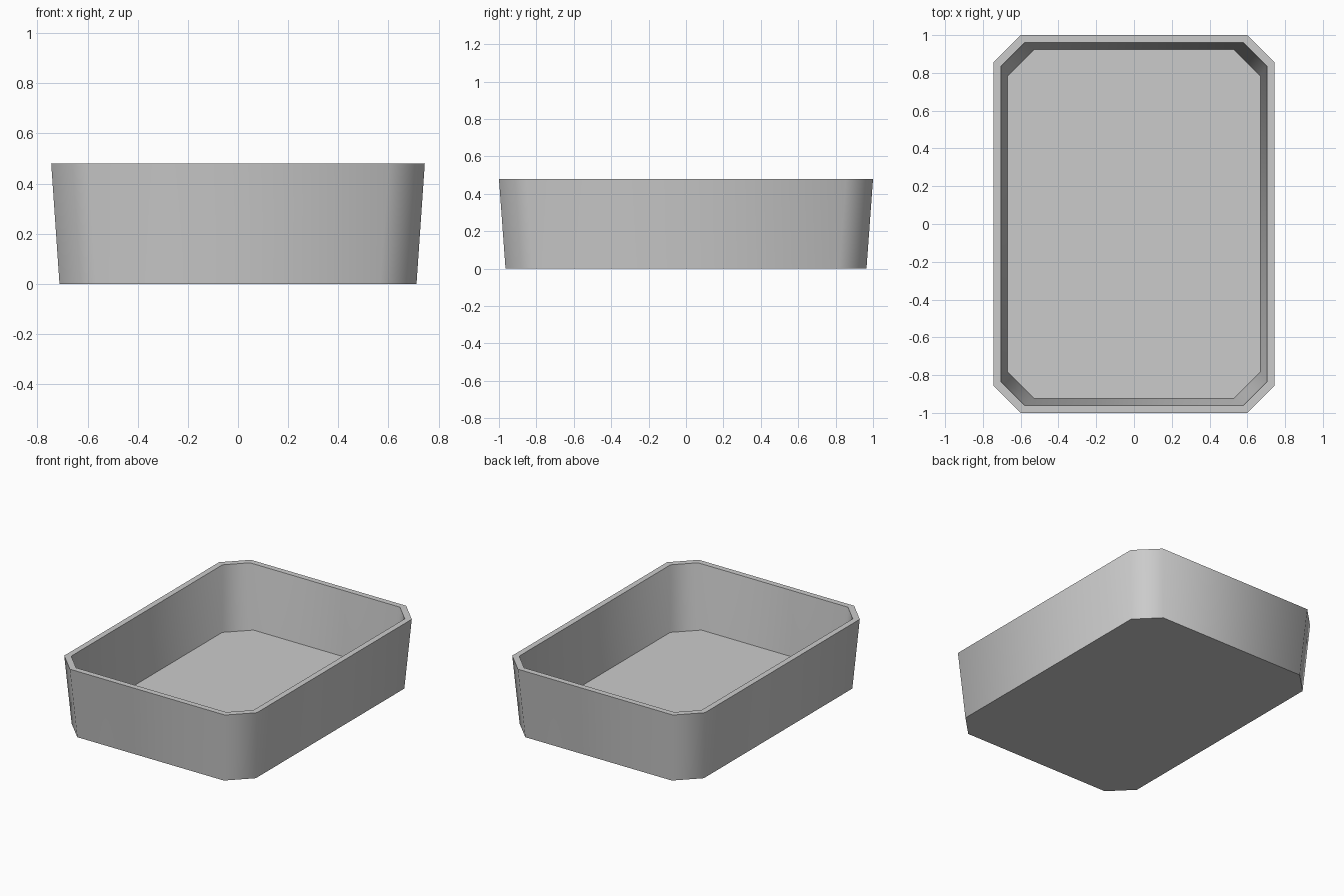
import bpy, bmesh, math

cube = bpy.data.objects.get("Cube")
if cube:
    bpy.data.objects.remove(cube, do_unlink=True)

# Plain grey material
grey = bpy.data.materials.new("light_grey")
grey.use_nodes = True
colour = (0.6, 0.6, 0.6, 1)
grey.diffuse_color = colour
grey.node_tree.nodes["Principled BSDF"].inputs["Base Color"].default_value = colour


def ring(bm, hx, hy, cut, z):
    """Rectangle with cut corners, counterclockwise from the front right."""
    points = []
    for sx, sy in ((1, -1), (1, 1), (-1, 1), (-1, -1)):
        pair = [(sx * (hx - cut), sy * hy, z), (sx * hx, sy * (hy - cut), z)]
        points += pair if sx * sy < 0 else pair[::-1]
    return [bm.verts.new(p) for p in points]


def bridge(bm, a, b):
    for i in range(len(a)):
        j = (i + 1) % len(a)
        bm.faces.new((a[i], a[j], b[j], b[i]))


# Tray: outer wall, flat rim, inner wall and floor as one loft
bm = bmesh.new()
rings = [
    ring(bm, 0.712, 0.965, 0.145, 0),
    ring(bm, 0.745, 1.0, 0.145, 0.48),
    ring(bm, 0.705, 0.96, 0.125, 0.48),
    ring(bm, 0.67, 0.925, 0.142, 0.037),
]
for lower, upper in zip(rings, rings[1:]):
    bridge(bm, lower, upper)
bm.faces.new(rings[0][::-1])
bm.faces.new(rings[-1])
bmesh.ops.recalc_face_normals(bm, faces=bm.faces)

mesh = bpy.data.meshes.new("tray")
bm.to_mesh(mesh)
bm.free()
mesh.materials.append(grey)
tray = bpy.data.objects.new("tray", mesh)
bpy.context.collection.objects.link(tray)

# Smooth round the corners, sharp at the rim and floor
bpy.ops.object.select_all(action="DESELECT")
tray.select_set(True)
bpy.context.view_layer.objects.active = tray
bpy.ops.object.shade_smooth_by_angle(angle=math.radians(60))
